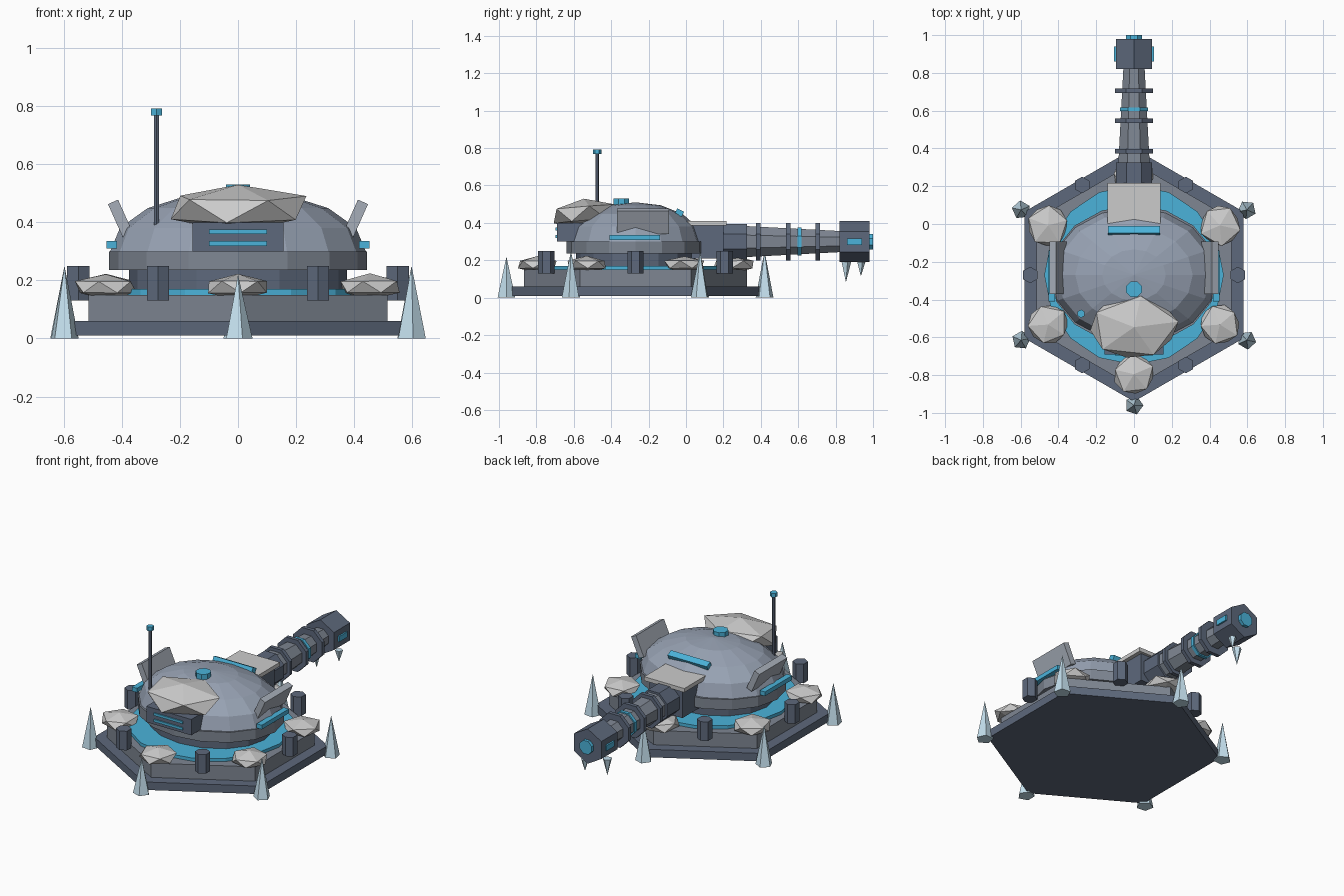
import bpy, bmesh, math, random
from mathutils import Matrix, Vector, Euler

if "Cube" in bpy.data.objects:
    bpy.data.objects.remove(bpy.data.objects["Cube"])

random.seed(4)
CY = -0.27      # centre of the emplacement
AXIS = 0.30     # height of the gun axis


def material(name, rgb):
    m = bpy.data.materials.new(name)
    m.diffuse_color = (*rgb, 1)
    m.use_nodes = True
    m.node_tree.nodes["Principled BSDF"].inputs["Base Color"].default_value = m.diffuse_color
    return m


DARK = material("dark_steel", (0.11, 0.14, 0.20))
STEEL = material("steel", (0.21, 0.24, 0.29))
HULL = material("hull", (0.31, 0.36, 0.45))
GLOW = material("cyan", (0.07, 0.45, 0.70))
SNOW = material("snow", (0.75, 0.76, 0.77))
ICE = material("ice", (0.55, 0.74, 0.85))
PANEL = material("panel", (0.38, 0.42, 0.48))


def finish(bm, name, mat):
    bmesh.ops.recalc_face_normals(bm, faces=bm.faces)
    me = bpy.data.meshes.new(name)
    bm.to_mesh(me)
    bm.free()
    me.materials.append(mat)
    ob = bpy.data.objects.new(name, me)
    bpy.context.collection.objects.link(ob)
    return ob


def box(name, mat, lo, hi, rot=(0, 0, 0)):
    lo, hi = Vector(lo), Vector(hi)
    bm = bmesh.new()
    bmesh.ops.create_cube(bm, size=1, matrix=Matrix.LocRotScale((lo + hi) / 2, Euler(rot), hi - lo))
    return finish(bm, name, mat)


def prism(name, mat, sides, r1, r2, z0, z1, x=0, y=CY, turn=0.0, sy=1.0):
    """Upright prism or cone from z0 (radius r1) to z1 (radius r2)."""
    bm = bmesh.new()
    m = Matrix.Translation((x, y, (z0 + z1) / 2)) @ Matrix.Diagonal((1, sy, 1, 1)) @ Matrix.Rotation(turn, 4, 'Z')
    bmesh.ops.create_cone(bm, cap_ends=True, segments=sides, radius1=r1, radius2=r2, depth=z1 - z0, matrix=m)
    bmesh.ops.remove_doubles(bm, verts=bm.verts, dist=1e-5)
    return finish(bm, name, mat)


def tube(name, mat, sides, r1, r2, y0, y1, turn=0.0):
    """Prism along the gun axis from y0 to y1."""
    bm = bmesh.new()
    m = (Matrix.Translation((0, (y0 + y1) / 2, AXIS)) @ Matrix.Rotation(-math.pi / 2, 4, 'X')
         @ Matrix.Rotation(turn, 4, 'Z'))
    bmesh.ops.create_cone(bm, cap_ends=True, segments=sides, radius1=r1, radius2=r2, depth=y1 - y0, matrix=m)
    return finish(bm, name, mat)


def rock(name, loc, size, jitter, tilt=(0, 0, 0)):
    bm = bmesh.new()
    bmesh.ops.create_icosphere(bm, subdivisions=1, radius=1)
    for v in bm.verts:
        v.co *= 1 + random.uniform(-jitter, jitter)
    spin = Matrix.Rotation(random.uniform(0, 6), 4, 'Z')
    bm.transform(Matrix.LocRotScale(Vector(loc), Euler(tilt), Vector(size)) @ spin)
    return finish(bm, name, SNOW)


def polar(r, deg):
    a = math.radians(deg)
    return r * math.cos(a), CY + r * math.sin(a)


# Hexagonal foundation, glowing ring and turret collar
H = math.pi / 6
prism("base_plate", DARK, 6, 0.67, 0.67, 0.01, 0.06, turn=0)  .data.transform(
    Matrix.Translation((0, CY, 0)) @ Matrix.Rotation(0, 4, 'Z') @ Matrix.Translation((0, -CY, 0)))
prism("base_tier", STEEL, 6, 0.595, 0.595, 0.06, 0.15)
prism("glow_ring", GLOW, 16, 0.475, 0.475, 0.15, 0.17)
prism("turret_collar", DARK, 16, 0.375, 0.375, 0.17, 0.24, sy=0.85)
prism("turret_rim", STEEL, 16, 0.445, 0.445, 0.235, 0.30, sy=0.83)

# Faceted oval dome
bm = bmesh.new()
bmesh.ops.create_uvsphere(bm, u_segments=16, v_segments=8, radius=1)
bmesh.ops.bisect_plane(bm, geom=bm.verts[:] + bm.edges[:] + bm.faces[:], plane_co=(0, 0, -0.01),
                       plane_no=(0, 0, -1), clear_outer=True)
bm.transform(Matrix.LocRotScale(Vector((0, CY, 0.30)), None, Vector((0.44, 0.355, 0.21))))
finish(bm, "turret_dome", HULL)
prism("dome_cap", GLOW, 8, 0.045, 0.045, 0.49, 0.53, y=-0.345, turn=math.pi / 8)

# Corner spikes and snow mounds, posts at the middle of each side
for i in range(6):
    x, y = polar(0.69, 30 + 60 * i)
    prism(f"ice_spike_{i}", ICE, 5, 0.05, 0, 0, 0.22 if i == 4 else 0.25, x, y, math.radians(30 + 60 * i))
    x, y = polar(0.525, 30 + 60 * i)
    rock(f"snow_mound_{i}", (x, y, 0.177), (0.118, 0.118, 0.045), 0.06)
    x, y = polar(0.55, 60 * i)
    prism(f"post_{i}", DARK, 6, 0.044, 0.044, 0.13, 0.25, x, y)

# Large snow drift on the front of the dome
rock("snow_drift", (0, -0.54, 0.45), (0.255, 0.185, 0.082), 0.05, (0.08, 0, 0))

# Front vent
box("front_vent", DARK, (-0.157, -0.69, 0.30), (0.157, -0.5, 0.40))
for z in (0.327, 0.367):
    box("vent_light", GLOW, (-0.1, -0.697, z - 0.008), (0.1, -0.68, z + 0.008))

# Side armour panels and side lights
for s in (-1, 1):
    box("side_panel", PANEL, (s * 0.403 - 0.019, -0.37, 0.342), (s * 0.403 + 0.019, -0.092, 0.476),
        (0, s * 0.42, 0))
    box("side_light", GLOW, (s * 0.435 - 0.018, -0.41, 0.309), (s * 0.435 + 0.018, -0.14, 0.336))

# Antenna
prism("antenna_mast", DARK, 6, 0.01, 0.01, 0.39, 0.77, -0.28, -0.475)
prism("antenna_tip", GLOW, 6, 0.022, 0.022, 0.767, 0.792, -0.28, -0.475)

# Gun mount with roof plate and light bar
box("gun_mount", DARK, (-0.115, -0.05, 0.21), (0.115, 0.2, 0.39))
box("mount_roof", SNOW, (-0.14, -0.05, 0.385), (0.14, 0.217, 0.41))
box("rear_light", GLOW, (-0.137, -0.055, 0.44), (0.137, -0.015, 0.47), (-0.45, 0, 0))

# Octagonal barrel with bands (radii given across the flats)
T, K = math.pi / 8, 1 / math.cos(math.pi / 8)
tube("barrel_sleeve", DARK, 8, 0.095 * K, 0.095 * K, 0.18, 0.325, T)
tube("barrel", STEEL, 8, 0.083 * K, 0.056 * K, 0.32, 0.83, T)
for y in (0.385, 0.547, 0.705):
    tube("barrel_band", DARK, 8, 0.1 * K, 0.1 * K, y - 0.012, y + 0.012, T)
tube("barrel_glow_band", GLOW, 8, 0.075 * K, 0.075 * K, 0.597, 0.618, T)

# Hexagonal muzzle with windows, bore glow and icicles
tube("muzzle", DARK, 6, 0.11, 0.11, 0.82, 0.98)
tube("muzzle_bore", GLOW, 8, 0.045, 0.045, 0.97, 1.0, T)
for s in (-1, 1):
    box("muzzle_window", GLOW, (s * 0.095 - 0.01, 0.86, 0.283), (s * 0.095 + 0.01, 0.94, 0.317))
prism("icicle_long", ICE, 5, 0, 0.028, 0.083, 0.19, -0.05, 0.855)
prism("icicle_short", ICE, 5, 0, 0.024, 0.115, 0.19, 0.05, 0.935)
